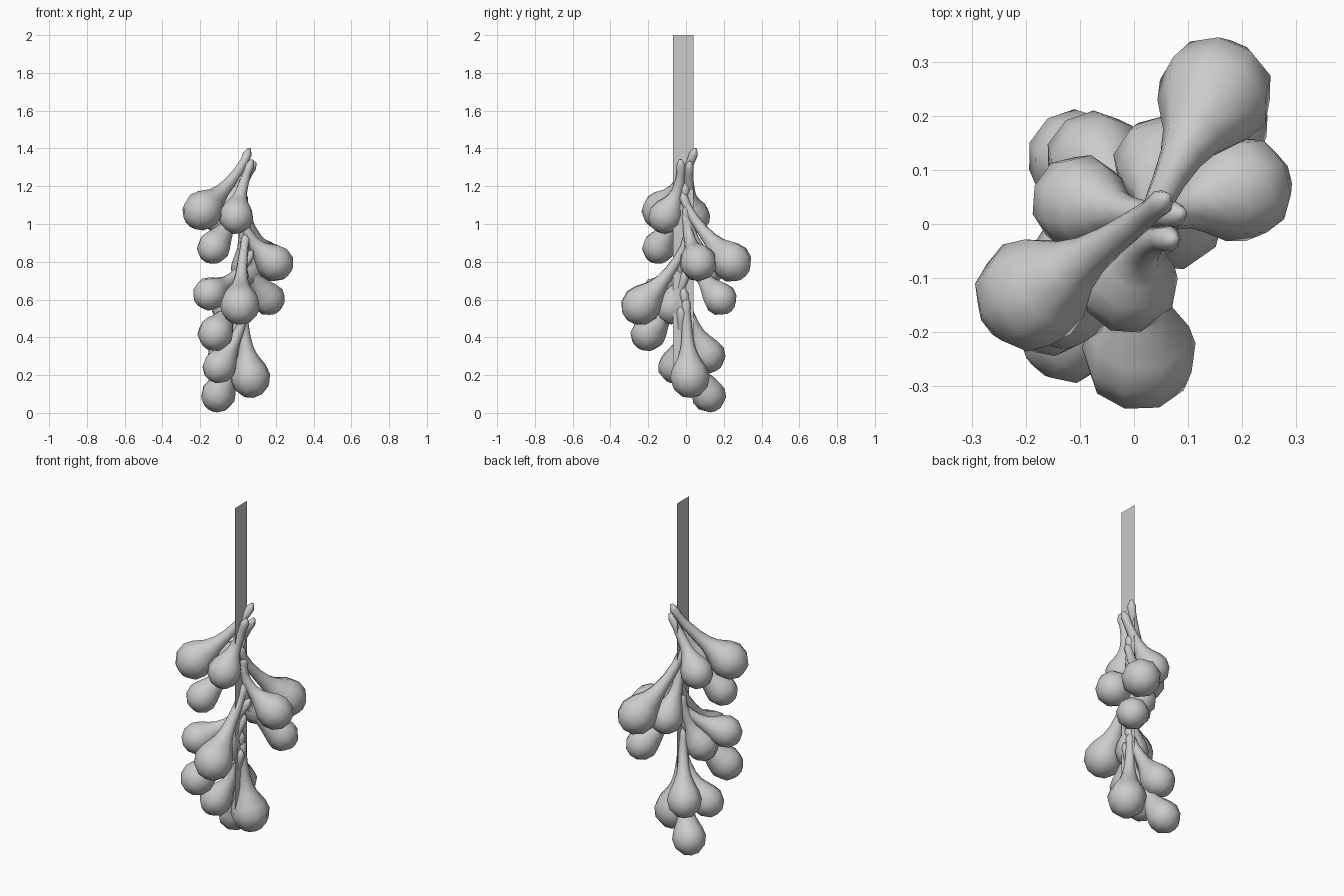
import bpy, bmesh, math
from mathutils import Vector

if "Cube" in bpy.data.objects:
    bpy.data.objects.remove(bpy.data.objects["Cube"])

SIDES = 9


def make_object(name, bm):
    mesh = bpy.data.meshes.new(name)
    bmesh.ops.recalc_face_normals(bm, faces=bm.faces)
    bm.to_mesh(mesh)
    bm.free()
    ob = bpy.data.objects.new(name, mesh)
    bpy.context.collection.objects.link(ob)
    return ob


def bezier(p, t):
    s = 1 - t
    return p[0]*s**3 + p[1]*3*s*s*t + p[2]*3*s*t*t + p[3]*t**3


def bulb(name, center, radius, tip):
    """Round bulb whose neck bends up into a stem ending in a blunt tip."""
    c, tip = Vector(center), Vector(tip)
    node = Vector((0.02, tip.y * 0.3 + c.y * 0.05, tip.z - 0.13))
    ctrl = [c, c.lerp(node, 0.5), node, tip]
    u = (node - c).normalized()
    # rings: (position, direction, radius)
    rings = []
    for a in (-62, -30, 2, 30):
        a = math.radians(a)
        rings.append((c + u * radius * math.sin(a), u, radius * math.cos(a)))
    length = (node - c).length + (tip - node).length
    t0 = min(0.4, 0.95 * radius / length * 1.1)
    for k, rad in ((0, 0.056), (0.14, 0.04), (0.32, 0.031), (0.55, 0.026),
                   (0.76, 0.022), (0.9, 0.024), (1, 0.009)):
        t = t0 + (1 - t0) * k
        d = bezier(ctrl, min(t + 0.02, 1)) - bezier(ctrl, t - 0.02)
        rings.append((bezier(ctrl, t), d.normalized(), rad))
    bm = bmesh.new()
    loops = []
    side = u.orthogonal()
    for pos, d, rad in rings:
        side = (side - d * side.dot(d)).normalized()
        other = d.cross(side)
        loops.append([bm.verts.new(pos + rad * (side * math.cos(2*math.pi*i/SIDES)
                      + other * math.sin(2*math.pi*i/SIDES))) for i in range(SIDES)])
    for a, b in zip(loops, loops[1:]):
        for i in range(SIDES):
            j = (i + 1) % SIDES
            bm.faces.new((a[i], a[j], b[j], b[i]))
    root = bm.verts.new(c - u * radius)
    for i in range(SIDES):
        bm.faces.new((root, loops[0][(i + 1) % SIDES], loops[0][i]))
    bm.faces.new(loops[-1])
    for f in bm.faces:
        f.smooth = True
    make_object(name, bm)


# flat hanging strap, single sheet facing sideways
bm = bmesh.new()
bm.faces.new([bm.verts.new((0.03, y, z)) for y, z in
              ((-0.07, 0.2), (0.04, 0.2), (0.04, 2.0), (-0.07, 2.0))])
make_object("hanging_strap", bm)

# four tiers of bulbs: center, radius, stem tip
tiers = {
    "top": [((-0.19, -0.13, 1.07), 0.106, (0.06, 0.05, 1.40)),
            ((-0.01, -0.11, 1.04), 0.093, (0.075, -0.03, 1.34)),
            ((-0.10, 0.04, 1.04), 0.09, (0.09, 0.02, 1.33)),
            ((-0.13, -0.145, 0.875), 0.088, (0.03, 0.00, 1.22))],
    "upper": [((0.195, 0.065, 0.795), 0.1, (0.03, 0.00, 1.07)),
              ((0.15, 0.24, 0.80), 0.108, (0.03, -0.02, 1.17)),
              ((0.05, 0.11, 0.76), 0.09, (0.04, 0.00, 1.10)),
              ((0.16, 0.18, 0.605), 0.09, (0.04, 0.00, 0.93))],
    "middle": [((0.01, -0.24, 0.57), 0.107, (0.045, 0.01, 0.95)),
               ((-0.15, -0.155, 0.63), 0.09, (0.075, 0.00, 0.86)),
               ((-0.12, -0.20, 0.42), 0.095, (0.04, 0.00, 0.76)),
               ((-0.05, -0.075, 0.56), 0.092, (0.03, 0.00, 0.87))],
    "bottom": [((0.065, 0.02, 0.185), 0.107, (0.03, 0.00, 0.61)),
               ((-0.10, -0.06, 0.245), 0.09, (0.04, -0.03, 0.56)),
               ((-0.105, 0.12, 0.095), 0.093, (0.03, 0.01, 0.47)),
               ((-0.07, 0.115, 0.305), 0.095, (0.03, -0.015, 0.66))],
}
for tier, bulbs in tiers.items():
    for i, (center, radius, tip) in enumerate(bulbs):
        bulb(f"{tier}_bulb_{i + 1}", center, radius, tip)
